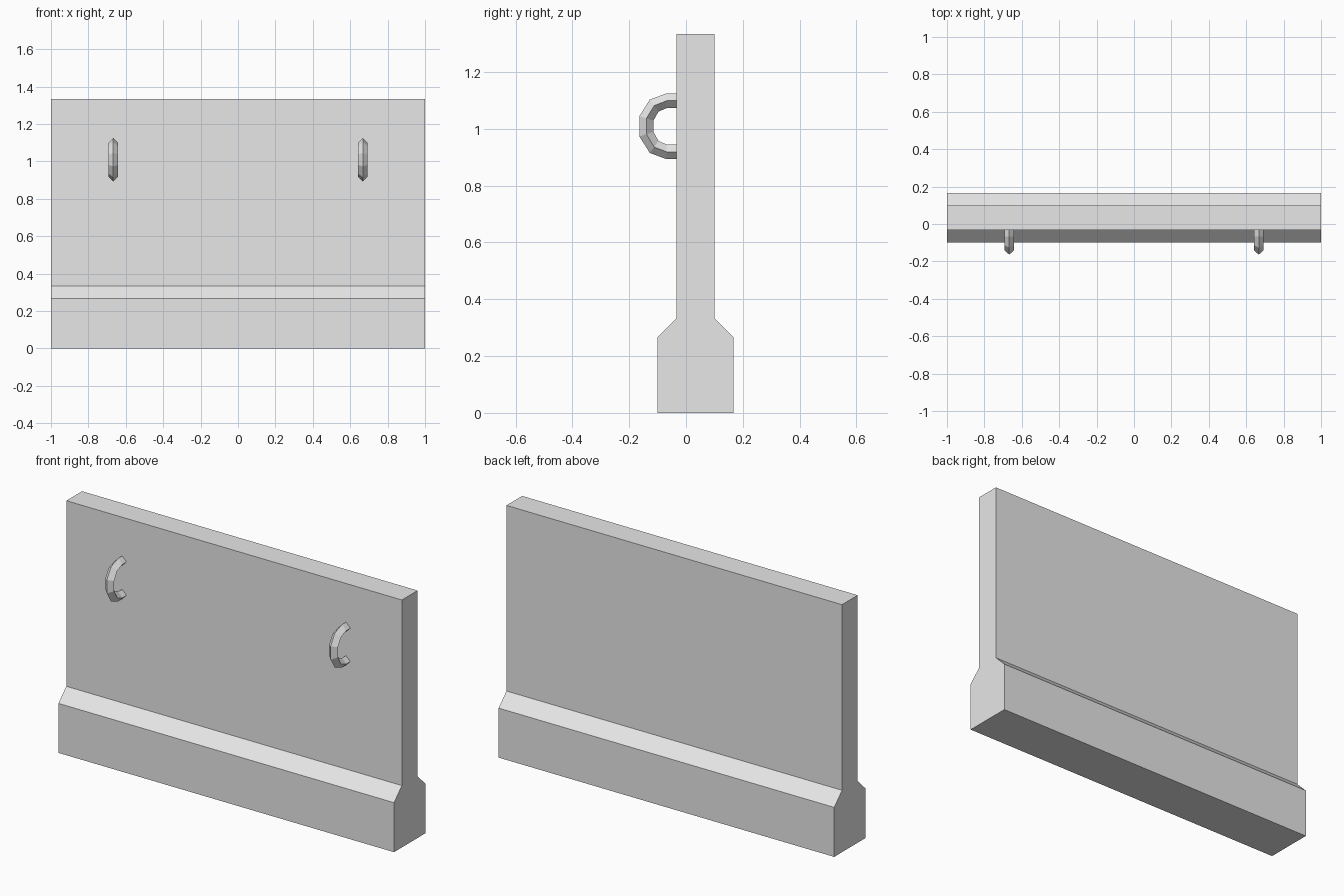
import bpy, bmesh
from math import sin, cos, radians

cube = bpy.data.objects.get("Cube")
if cube:
    bpy.data.objects.remove(cube)

# One plain concrete grey for everything
grey = bpy.data.materials.new("concrete_grey")
grey.use_nodes = True
colour = (0.8, 0.8, 0.8, 1)
grey.diffuse_color = colour
grey.node_tree.nodes["Principled BSDF"].inputs["Base Color"].default_value = colour


def loft(name, rings):
    """Skin a list of equal-length vertex rings and cap both ends."""
    bm = bmesh.new()
    rows = [[bm.verts.new(p) for p in ring] for ring in rings]
    n = len(rows[0])
    for a, b in zip(rows, rows[1:]):
        for i in range(n):
            j = (i + 1) % n
            bm.faces.new((a[i], a[j], b[j], b[i]))
    bm.faces.new(rows[0])
    bm.faces.new(rows[-1])
    bmesh.ops.recalc_face_normals(bm, faces=bm.faces)
    mesh = bpy.data.meshes.new(name)
    bm.to_mesh(mesh)
    bm.free()
    mesh.materials.append(grey)
    obj = bpy.data.objects.new(name, mesh)
    bpy.context.collection.objects.link(obj)
    return obj


# Wall panel with a chamfered, wider foot, mirrored about its mid-plane
mid_y = 0.0333
half = [(0.1333, 0), (0.1333, 0.2667), (0.0667, 0.3333), (0.0667, 1.3333)]
profile = [(mid_y + d, z) for d, z in half]
profile += [(mid_y - d, z) for d, z in reversed(half)]
loft("wall_panel", [[(x, y, z) for y, z in profile] for x in (-1, 1)])


# Lifting loop: diamond section swept round a half ring, with straight ends
def lifting_loop(name, x):
    centre_y, centre_z, thick = -0.068, 1.009, 0.026

    def section(angle, y):
        def point(dx, dr):
            return (x + dx, y - (0.075 + dr) * cos(angle),
                    centre_z + (0.09 + dr) * sin(angle))
        return [point(0, thick), point(thick, 0), point(0, -thick), point(-thick, 0)]

    angles = [radians(a) for a in range(90, -91, -36)]
    rings = [section(a, centre_y) for a in angles]
    wall_y = -0.03
    rings = [section(angles[0], wall_y)] + rings + [section(angles[-1], wall_y)]
    loft(name, rings)


for side, x in (("right", -0.667), ("left", 0.667)):
    lifting_loop(side + "_lifting_loop", x)
